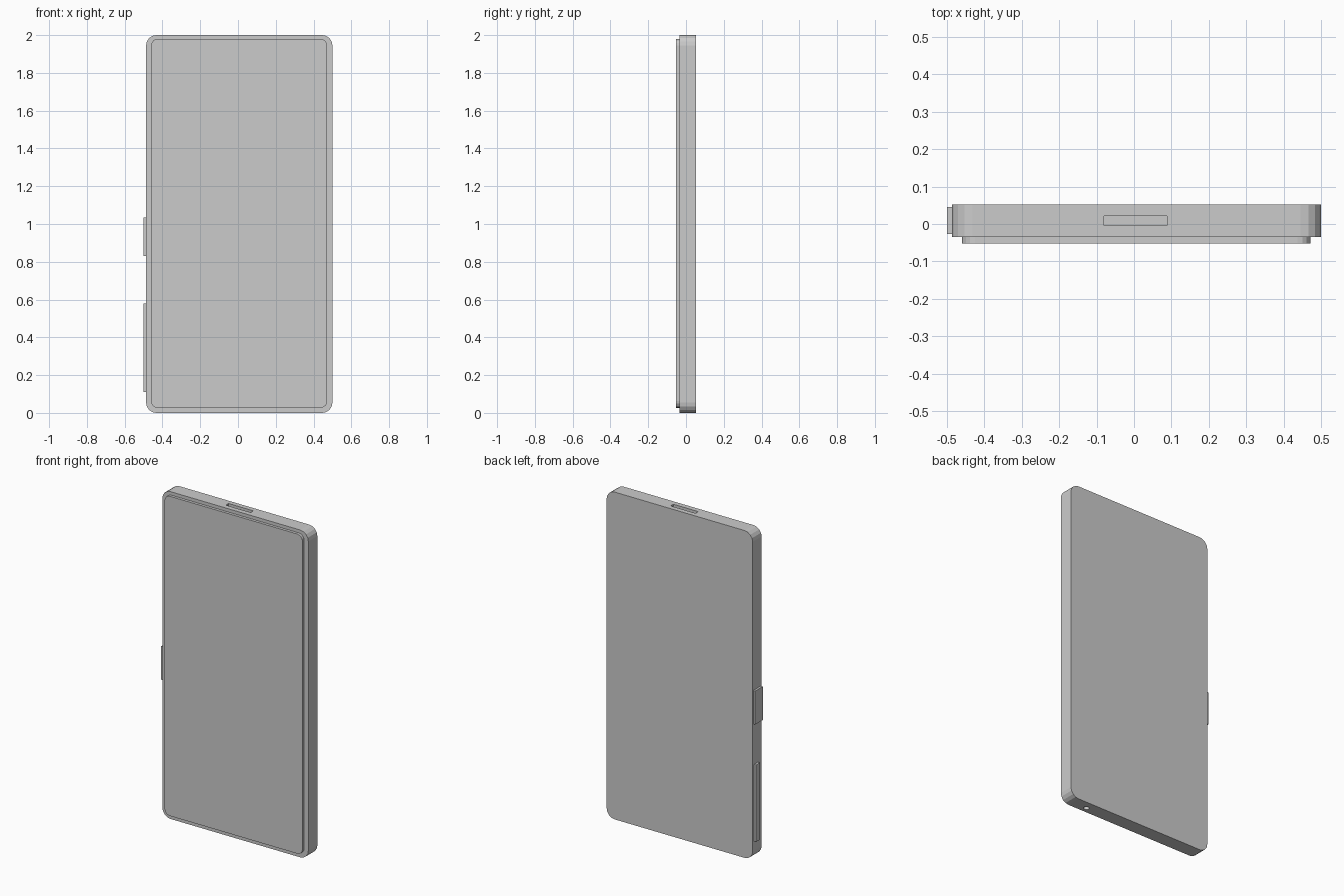
import bpy, bmesh
from math import sin, cos, pi

if "Cube" in bpy.data.objects:
    bpy.data.objects.remove(bpy.data.objects["Cube"])


def make_object(name, bm):
    bmesh.ops.recalc_face_normals(bm, faces=bm.faces)
    mesh = bpy.data.meshes.new(name)
    bm.to_mesh(mesh)
    bm.free()
    obj = bpy.data.objects.new(name, mesh)
    bpy.context.collection.objects.link(obj)
    return obj


def rounded_slab(name, x, y, z, radius, segments=4):
    """Rounded rectangle in the xz plane, extruded along y."""
    bm = bmesh.new()
    corners = [(x[1], z[1], 1, 1), (x[0], z[1], -1, 1),
               (x[0], z[0], -1, -1), (x[1], z[0], 1, -1)]
    verts = []
    for i, (cx, cz, sx, sz) in enumerate(corners):
        for k in range(segments + 1):
            a = (i + k / segments) * pi / 2
            verts.append(bm.verts.new((cx - sx * radius + radius * cos(a), y[0],
                                       cz - sz * radius + radius * sin(a))))
    face = bm.faces.new(verts)
    extruded = bmesh.ops.extrude_face_region(bm, geom=[face], use_keep_orig=True)
    moved = [g for g in extruded["geom"] if isinstance(g, bmesh.types.BMVert)]
    bmesh.ops.translate(bm, verts=moved, vec=(0, y[1] - y[0], 0))
    return make_object(name, bm)


def box(name, x, y, z):
    bm = bmesh.new()
    bmesh.ops.create_cube(bm, size=1)
    for v in bm.verts:
        v.co = [lo + (c + 0.5) * (hi - lo) for c, (lo, hi) in zip(v.co, (x, y, z))]
    return make_object(name, bm)


def cut(target, cutter):
    cutter.hide_render = True
    mod = target.modifiers.new("cut", "BOOLEAN")
    mod.operation = "DIFFERENCE"
    mod.solver = "EXACT"
    mod.object = cutter
    bpy.context.view_layer.objects.active = target
    bpy.ops.object.modifier_apply(modifier=mod.name)
    bpy.data.objects.remove(cutter)


# Case and raised screen
body = rounded_slab("body", (-0.487, 0.5), (-0.035, 0.052), (0, 2), 0.055)
rounded_slab("screen", (-0.46, 0.472), (-0.052, -0.03), (0.027, 1.98), 0.035)

# Slot in the top edge
cut(body, box("slot_cutter", (-0.08, 0.088), (-0.004, 0.022), (1.98, 2.05)))

# Small round socket in the bottom edge
bm = bmesh.new()
bmesh.ops.create_cone(bm, cap_ends=True, segments=16, radius1=0.016,
                      radius2=0.016, depth=0.08)
bmesh.ops.translate(bm, verts=bm.verts, vec=(0.345, 0.0, 0))
cut(body, make_object("socket_cutter", bm))

# Side buttons
box("power_button", (-0.5, -0.48), (-0.027, 0.046), (0.83, 1.035))
box("volume_button", (-0.5, -0.48), (0.0, 0.037), (0.11, 0.58))
